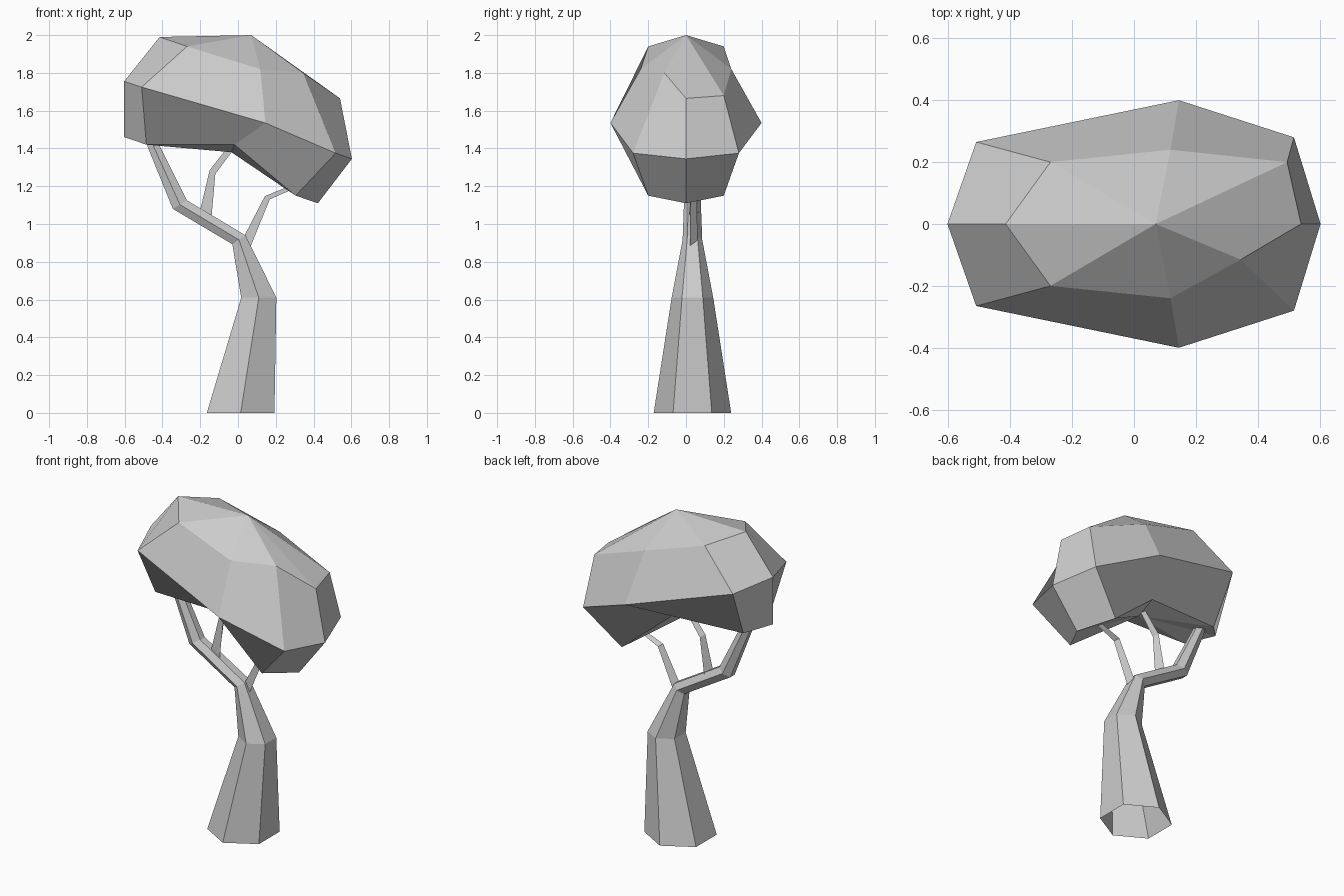
import bpy, bmesh
from math import sin, cos, pi
from mathutils import Vector

if "Cube" in bpy.data.objects:
    bpy.data.objects.remove(bpy.data.objects["Cube"])


def finish(name, bm):
    bmesh.ops.recalc_face_normals(bm, faces=bm.faces)
    me = bpy.data.meshes.new(name)
    bm.to_mesh(me)
    bm.free()
    ob = bpy.data.objects.new(name, me)
    bpy.context.collection.objects.link(ob)
    return ob


def bridge(bm, a, b):
    n = len(a)
    for i in range(n):
        j = (i + 1) % n
        bm.faces.new((a[j], b[j], b[i], a[i]))


def limb(name, sides, rings, y=0.034):
    """Each ring: left (x, z), right (x, z), reach in y. One corner points back."""
    bm = bmesh.new()
    angles = [pi / 2 + 2 * pi * i / sides for i in range(sides)]
    cmax = max(cos(a) for a in angles)
    prev = None
    for (lx, lz), (rx, rz), ry in rings:
        mid = Vector(((lx + rx) / 2, y, (lz + rz) / 2))
        u = Vector(((rx - lx) / 2, 0, (rz - lz) / 2)) / cmax
        v = Vector((0, ry, 0))
        ring = [bm.verts.new(mid + u * cos(a) + v * sin(a)) for a in angles]
        if prev:
            bridge(bm, prev, ring)
        prev = ring
    bm.faces.new(prev)
    return finish(name, bm)


# Six-sided trunk, open underneath, bending into the left branch
limb("trunk", 6, [
    ((-0.165, 0), (0.193, 0), 0.205),
    ((0.017, 0.61), (0.203, 0.61), 0.11),
    ((-0.03, 0.893), (0.04, 0.94), 0.052),
    ((-0.345, 1.08), (-0.27, 1.125), 0.045),
    ((-0.475, 1.40), (-0.42, 1.425), 0.032),
    ((-0.50, 1.48), (-0.46, 1.50), 0.025),
])

# Thin three-sided branches, flat side to the front
limb("middle_branch", 3, [
    ((-0.20, 1.075), (-0.14, 1.04), 0.03),
    ((-0.15, 1.285), (-0.12, 1.265), 0.022),
    ((-0.06, 1.40), (-0.03, 1.385), 0.016),
    ((-0.02, 1.45), (0.0, 1.44), 0.012),
])
limb("right_branch", 3, [
    ((0.035, 0.94), (0.064, 0.875), 0.028),
    ((0.142, 1.147), (0.168, 1.13), 0.022),
    ((0.27, 1.20), (0.28, 1.18), 0.016),
    ((0.33, 1.225), (0.335, 1.21), 0.012),
])

# Canopy: three rings of eight between two poles, mirrored across y
half_rings = [
    [(-0.415, 0, 1.99), (-0.27, 0.2, 1.94), (0.118, 0.24, 1.82),
     (0.495, 0.2, 1.68), (0.54, 0, 1.665)],
    [(-0.603, 0, 1.755), (-0.51, 0.265, 1.725), (0.145, 0.4, 1.535),
     (0.517, 0.28, 1.375), (0.603, 0, 1.345)],
    [(-0.603, 0, 1.46), (-0.485, 0.125, 1.42), (-0.018, 0.14, 1.42),
     (0.305, 0.2, 1.15), (0.423, 0, 1.11)],
]
bm = bmesh.new()
rings = []
for half in half_rings:
    loop = half + [(x, -y, z) for x, y, z in half[3:0:-1]]
    rings.append([bm.verts.new(p) for p in loop])
rings[0][5].co = (0.345, -0.115, 1.80)  # the one uneven corner
for a, b in zip(rings, rings[1:]):
    bridge(bm, a, b)
for pole, ring in (((0.07, 0, 2.0), rings[0]), ((-0.035, 0, 1.38), rings[2])):
    p = bm.verts.new(pole)
    for i in range(8):
        bm.faces.new((p, ring[i], ring[(i + 1) % 8]))
finish("canopy", bm)
